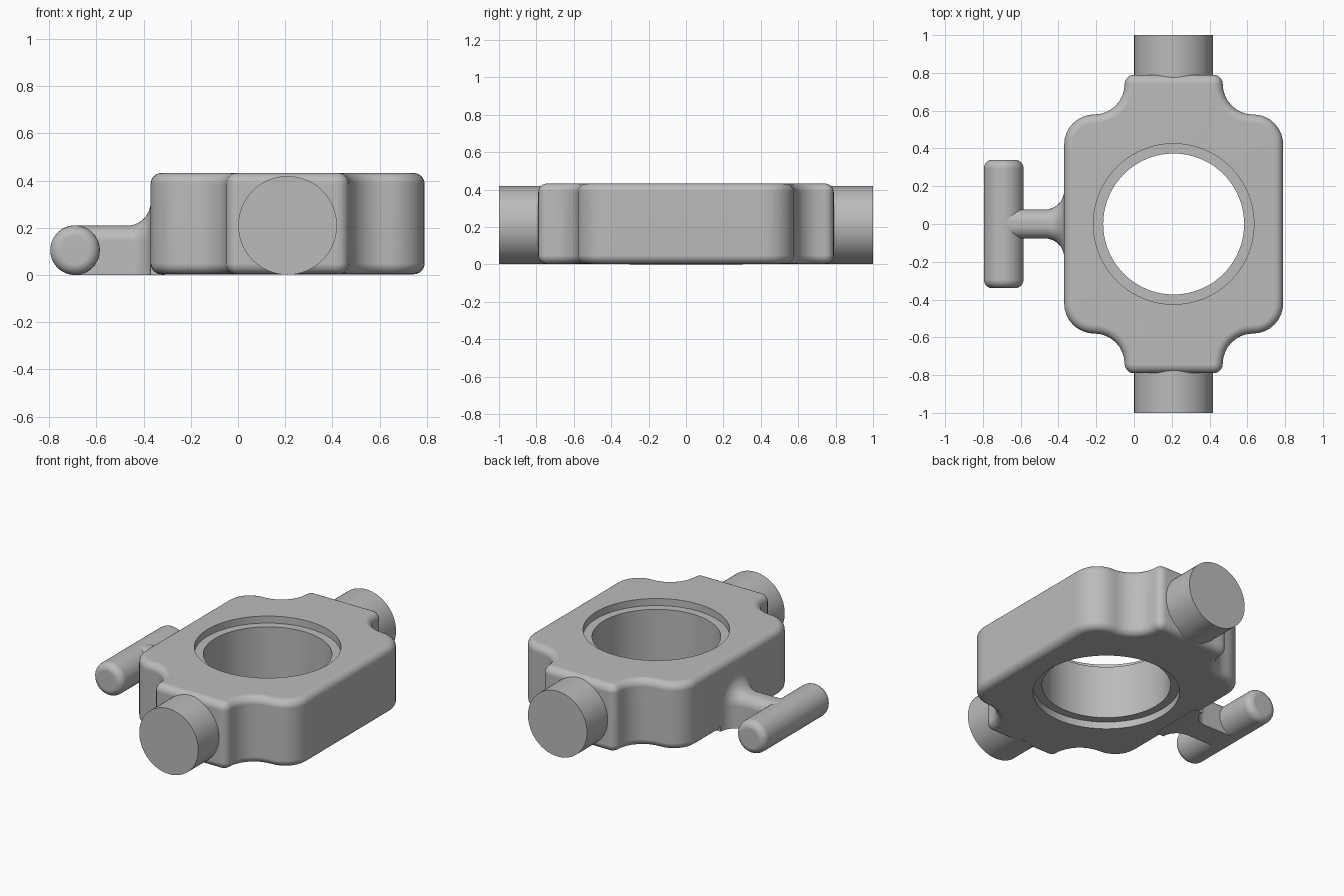
import bpy
import bmesh
from math import sin, cos, pi, hypot, sqrt, radians

if "Cube" in bpy.data.objects:
    bpy.data.objects.remove(bpy.data.objects["Cube"], do_unlink=True)

GREY = (0.5, 0.5, 0.5, 1)
metal = bpy.data.materials.new("plain grey metal")
metal.use_nodes = True
metal.diffuse_color = GREY
metal.node_tree.nodes["Principled BSDF"].inputs["Base Color"].default_value = GREY

CX = 0.21          # centre line of body and trunnions


def loft(name, rings, loop=False):
    """Skin equal-length rings of points; cap the ends or join them in a loop."""
    bm = bmesh.new()
    rows = [[bm.verts.new(p) for p in ring] for ring in rings]
    n = len(rows[0])
    pairs = list(zip(rows, rows[1:]))
    if loop:
        pairs.append((rows[-1], rows[0]))
    else:
        bm.faces.new(rows[0])
        bm.faces.new(rows[-1])
    for a, b in pairs:
        for i in range(n):
            j = (i + 1) % n
            bm.faces.new((a[i], a[j], b[j], b[i]))
    bmesh.ops.recalc_face_normals(bm, faces=bm.faces)
    mesh = bpy.data.meshes.new(name)
    bm.to_mesh(mesh)
    bm.free()
    mesh.materials.append(metal)
    obj = bpy.data.objects.new(name, mesh)
    bpy.context.collection.objects.link(obj)
    bpy.ops.object.select_all(action='DESELECT')
    obj.select_set(True)
    bpy.context.view_layer.objects.active = obj
    bpy.ops.object.shade_smooth_by_angle(angle=radians(35))
    weighted = obj.modifiers.new("clean shading", 'WEIGHTED_NORMAL')
    weighted.keep_sharp = True
    return obj


def arc(cx, cy, r, start, end, steps=8):
    angles = [radians(start + (end - start) * i / steps) for i in range(steps + 1)]
    return [(cx + r * cos(a), cy + r * sin(a)) for a in angles]


def outline(d):
    """Body outline moved inward by d, counter-clockwise."""
    q = [(0.58 - d, 0.42 * i / 12) for i in range(12)]
    q += arc(0.42, 0.42, 0.16 - d, 0, 90)
    q += arc(0.42, 0.74, 0.16 + d, 270, 180)[1:]
    q += arc(0.21, 0.74, 0.05 - d, 0, 90, 5)[1:]
    q += [(0.21 * (1 - i / 6), 0.79 - d) for i in range(1, 7)]
    half = q + [(-x, y) for x, y in q[-2::-1]]
    return half + [(x, -y) for x, y in half[-2:0:-1]]


def hole(r):
    """Circle whose points line up with the outline."""
    return [(r * x / hypot(x, y), r * y / hypot(x, y)) for x, y in outline(0)]


# Body: filleted outer wall, then the stepped bore
BOTTOM, TOP, FILLET, STEP = 0.003, 0.432, 0.046, 0.045
levels = []
for i in range(7):
    a = pi / 2 * i / 6
    levels.append((FILLET * (1 - sin(a)), FILLET * (1 - cos(a))))
profile = [(outline(d), BOTTOM + h) for d, h in levels]
profile += [(outline(d), TOP - h) for d, h in reversed(levels)]
profile += [(hole(0.425), TOP), (hole(0.425), TOP - STEP), (hole(0.373), TOP - STEP),
            (hole(0.373), BOTTOM + STEP), (hole(0.425), BOTTOM + STEP),
            (hole(0.425), BOTTOM)]
loft("body", [[(CX + x, y, z) for x, y in pts] for pts, z in profile], loop=True)


def disc(cx, y, cz, r, sides=64):
    return [(cx + r * cos(2 * pi * i / sides), y, cz + r * sin(2 * pi * i / sides))
            for i in range(sides)]


# Trunnions at front and back
for side, name in ((-1, "front_trunnion"), (1, "back_trunnion")):
    loft(name, [disc(CX, side * y, 0.21, 0.209) for y in (0.74, 1.0)])

# Handle bar with rounded ends
R, ROUND, HALF = 0.105, 0.045, 0.34
end = [(HALF - ROUND + y, R - ROUND + r) for r, y in arc(0, 0, ROUND, 0, 90, 6)]
stations = [(-y, r) for y, r in reversed(end)] + end
loft("handle_bar", [disc(-0.69, y, R, r, 48) for y, r in stations])


def arch(x, t):
    """Stem section with flat bottom and rounded top, grown by t."""
    w, h, r = 0.077 + t, 0.209 + t, 0.065 + t
    pts = [(-w, 0.001)] + arc(r - w, h - r, r, 180, 90)
    pts += arc(w - r, h - r, r, 90, 0) + [(w, 0.001)]
    return [(x, y, z) for y, z in pts]


# Handle stem flaring into the body
FLARE = 0.1
sections = [arch(-0.685, 0)]
for i in range(11):
    s = FLARE * sin(pi / 2 * i / 10)
    sections.append(arch(-0.47 + s, FLARE - sqrt(max(0, FLARE ** 2 - s ** 2))))
sections.append(arch(-0.31, FLARE))
loft("handle_stem", sections)
